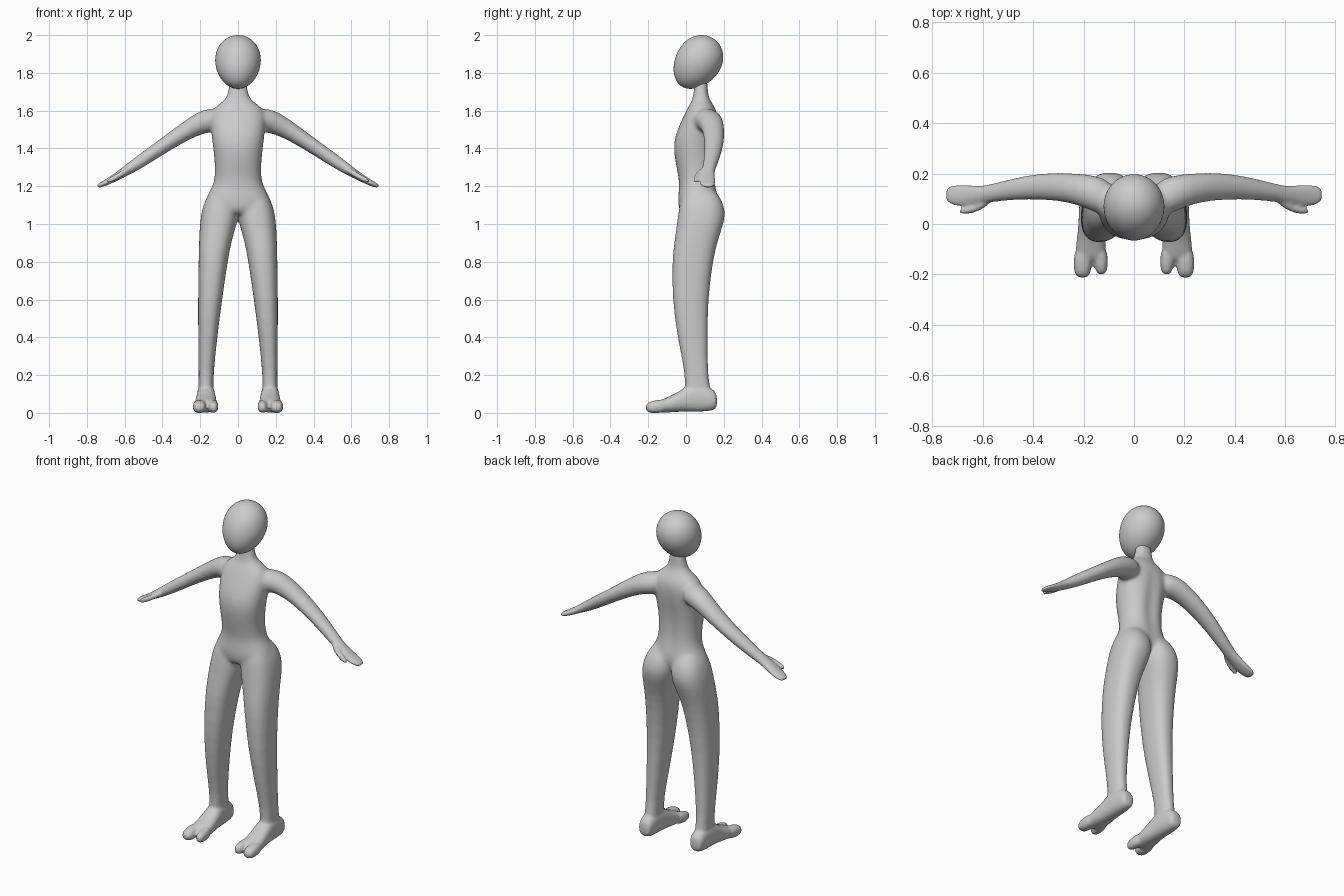
import bpy, bmesh, math
from mathutils import Vector, Matrix

if "Cube" in bpy.data.objects:
    bpy.data.objects.remove(bpy.data.objects["Cube"])

N = 24
bm = bmesh.new()


def loft(rings, power=2.0):
    """Closed skin through rings of (centre, half axis a, half axis b)."""
    loops = []
    for c, a, b in rings:
        loop = []
        for i in range(N):
            t = 2 * math.pi * i / N
            ct, st = math.cos(t), math.sin(t)
            p = math.copysign(abs(ct) ** (2 / power), ct)
            q = math.copysign(abs(st) ** (2 / power), st)
            loop.append(bm.verts.new(Vector(c) + Vector(a) * p + Vector(b) * q))
        loops.append(loop)
    for l, m in zip(loops, loops[1:]):
        for i in range(N):
            j = (i + 1) % N
            bm.faces.new((l[i], l[j], m[j], m[i]))
    bm.faces.new(loops[0])
    bm.faces.new(loops[-1])


def upright(s, rows, power=2.0):
    """Rows of z, x0, x1, y0, y1."""
    loft([((s * (x0 + x1) / 2, (y0 + y1) / 2, z), ((x1 - x0) / 2, 0, 0),
           (0, (y1 - y0) / 2, 0)) for z, x0, x1, y0, y1 in rows], power)


def lengthwise(s, rows, power=2.0):
    """Rows of y, x0, x1, z0, z1."""
    loft([((s * (x0 + x1) / 2, y, (z0 + z1) / 2), ((x1 - x0) / 2, 0, 0),
           (0, 0, (z1 - z0) / 2)) for y, x0, x1, z0, z1 in rows], power)


def limb(s, rows):
    """Rows of x, y, z, thickness, depth; sections square to the path."""
    pts = [Vector((s * r[0], r[1], r[2])) for r in rows]
    rings = []
    for i, r in enumerate(rows):
        d = pts[min(i + 1, len(pts) - 1)] - pts[max(i - 1, 0)]
        up = Vector((-d.z, 0, d.x)).normalized()
        rings.append((pts[i], up * r[3], Vector((0, r[4], 0))))
    loft(rings)


# torso and neck
torso = [(1.04, .13, -.03, .13), (1.10, .18, -.043, .165), (1.15, .167, -.043, .172),
         (1.20, .133, -.035, .16), (1.26, .121, -.042, .15), (1.35, .126, -.062, .15),
         (1.43, .136, -.068, .157), (1.50, .145, -.047, .168), (1.57, .15, -.014, .17),
         (1.62, .13, .01, .155), (1.655, .066, .034, .125), (1.70, .05, .04, .115),
         (1.79, .047, .05, .115)]
upright(1, [(z, -h, h, a, b) for z, h, a, b in torso], 2.3)

for s in (1, -1):
    # leg
    upright(s, [(1.21, .03, .12, .01, .13), (1.13, 0, .178, -.03, .195),
                (1.05, -.005, .197, -.043, .213), (.98, .012, .204, -.052, .193),
                (.90, .036, .207, -.063, .165), (.80, .055, .209, -.074, .142),
                (.60, .084, .212, -.073, .116), (.40, .11, .211, -.046, .115),
                (.20, .131, .208, -.002, .115), (.13, .128, .209, -.01, .13),
                (.05, .135, .21, 0, .14)], 2.4)
    # foot
    lengthwise(s, [(.165, .14, .202, .03, .095), (.15, .13, .212, .014, .122),
                   (.10, .124, .217, .006, .15), (.03, .121, .219, .007, .16),
                   (-.03, .114, .223, .006, .118), (-.08, .111, .23, .003, .09),
                   (-.13, .112, .234, 0, .072), (-.15, .13, .22, .01, .055)], 2.4)
    # outer and inner toes
    lengthwise(s, [(-.09, .168, .235, .005, .075), (-.15, .168, .241, -.002, .07),
                   (-.19, .17, .239, -.002, .062), (-.215, .183, .226, .012, .045)], 2.3)
    lengthwise(s, [(-.09, .108, .16, .005, .075), (-.14, .103, .16, -.001, .068),
                   (-.18, .104, .154, 0, .06), (-.203, .115, .144, .013, .044)], 2.3)
    # arm and mitten hand
    limb(s, [(.08, .10, 1.55, .055, .07), (.14, .112, 1.55, .067, .077),
             (.20, .135, 1.537, .06, .066), (.30, .15, 1.477, .045, .056),
             (.42, .147, 1.397, .038, .048), (.53, .13, 1.322, .034, .038),
             (.60, .115, 1.276, .026, .034), (.65, .112, 1.246, .02, .043),
             (.70, .114, 1.218, .016, .045), (.735, .115, 1.203, .012, .036),
             (.747, .115, 1.198, .007, .02)])
    # thumb
    limb(s, [(.56, .105, 1.30, .014, .016), (.61, .068, 1.268, .016, .016),
             (.65, .054, 1.246, .015, .014), (.68, .051, 1.23, .014, .013),
             (.693, .051, 1.224, .008, .008)])

bmesh.ops.recalc_face_normals(bm, faces=bm.faces)
mesh = bpy.data.meshes.new("body")
bm.to_mesh(mesh)
bm.free()
body = bpy.data.objects.new("body", mesh)
bpy.context.collection.objects.link(body)
bpy.context.view_layer.objects.active = body
body.select_set(True)

# fuse all the body parts into one skin
sub = body.modifiers.new("round", 'SUBSURF')
sub.levels = sub.render_levels = 1
fuse = body.modifiers.new("fuse", 'REMESH')
fuse.mode = 'VOXEL'
fuse.voxel_size = .0075
for name in ("round", "fuse"):
    bpy.ops.object.modifier_apply(modifier=name)

# shallow spine groove, and extra blending at shoulders and hips
group = body.vertex_groups.new(name="blend")
for v in body.data.vertices:
    p = v.co
    if p.y > .09 and 1.1 < p.z < 1.6:
        p.y -= .012 * math.exp(-(p.x / .035) ** 2) * math.sin((p.z - 1.1) / .5 * math.pi)
    w = min(1, max(0, (.34 - abs(p.x)) / .1)) * min(1, max(0, (p.z - .85) / .1))
    if w > 0:
        group.add([v.index], w, 'REPLACE')
soft = body.modifiers.new("soften joins", 'SMOOTH')
soft.factor, soft.iterations, soft.vertex_group = .5, 24, "blend"
fine = body.modifiers.new("soften all", 'SMOOTH')
fine.factor, fine.iterations = .5, 5
bpy.ops.object.shade_smooth()

# egg-shaped head tilted back
bm = bmesh.new()
bmesh.ops.create_uvsphere(bm, u_segments=48, v_segments=32, radius=1)
for v in bm.verts:
    k = 1 + .1 * v.co.z
    v.co = Vector((v.co.x * .12 * k, v.co.y * .12 * k, v.co.z * .152))
bmesh.ops.rotate(bm, verts=bm.verts, matrix=Matrix.Rotation(math.radians(-35), 3, 'X'))
bmesh.ops.translate(bm, verts=bm.verts, vec=(0, .061, 1.855))
mesh = bpy.data.meshes.new("head")
bm.to_mesh(mesh)
bm.free()
for f in mesh.polygons:
    f.use_smooth = True
head = bpy.data.objects.new("head", mesh)
bpy.context.collection.objects.link(head)
